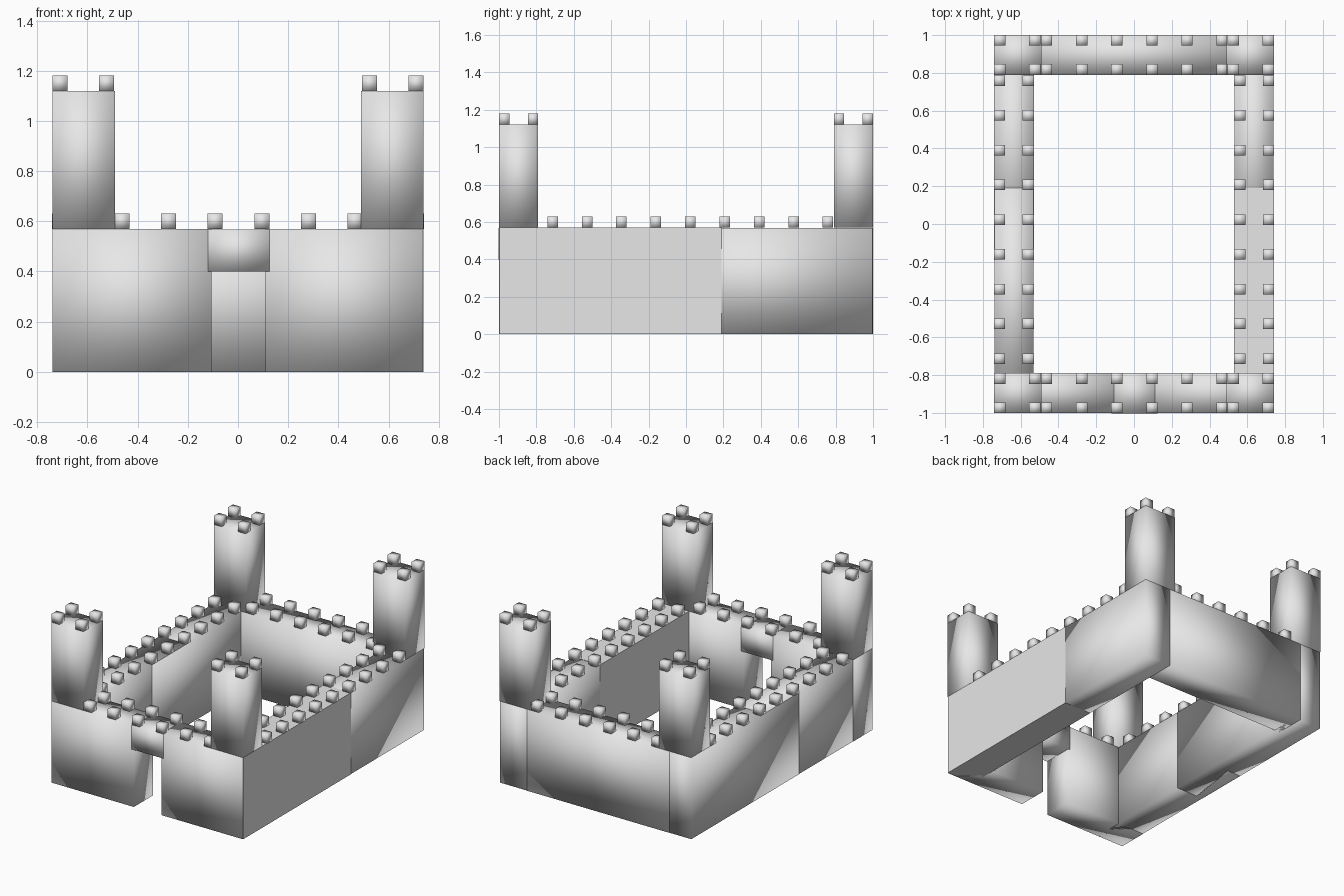
import bpy

cube = bpy.data.objects.get("Cube")
if cube:
    bpy.data.objects.remove(cube, do_unlink=True)

stone = bpy.data.materials.new("grey_stone")
stone.use_nodes = True
GREY = (0.8, 0.8, 0.8, 1)
stone.diffuse_color = GREY
stone.node_tree.nodes["Principled BSDF"].inputs["Base Color"].default_value = GREY


def box(name, x, y, z, smooth=True):
    """Box from (low, high) ranges on each axis."""
    corners = [(a, b, c) for a in x for b in y for c in z]
    faces = [(0, 1, 3, 2), (4, 6, 7, 5), (0, 4, 5, 1),
             (2, 3, 7, 6), (0, 2, 6, 4), (1, 5, 7, 3)]
    mesh = bpy.data.meshes.new(name)
    mesh.from_pydata(corners, [], faces)
    mesh.materials.append(stone)
    mesh.polygons.foreach_set("use_smooth", [smooth] * len(faces))
    obj = bpy.data.objects.new(name, mesh)
    bpy.context.collection.objects.link(obj)
    return obj


def merlon(name, x, y, z):
    box(name, (x - 0.03, x + 0.03), (y - 0.028, y + 0.028), (z, z + 0.06))


W, L, T = 0.74, 1.0, 0.21      # half width, half length, wall thickness
TOP, TOWER_TOP = 0.57, 1.12
E = 0.002                      # keeps overlapping walls from sharing a plane

# Front wall halves and the lintel over the gate
box("front_wall_right", (-W, -0.105), (-L, -L + T), (0, TOP))
box("front_wall_left", (0.11, W - E), (-L, -L + T), (0, TOP))
box("gate_lintel", (-0.12, 0.125), (-L - E, -L + T + E), (0.4, TOP - E))

# Back wall
box("back_wall", (-0.57, W - T), (L - T, L), (0, TOP - E))

# Side walls, each of two overlapping lengths
box("left_wall_front", (W - T, W), (-L + E, 0.19), (0, TOP), smooth=False)
box("left_wall_back", (W - T + E, W - E), (-0.19, L - E), (0, TOP - E))
box("right_wall_front", (-W + E, -W + T - E), (-L + E, 0.19), (0, TOP))
box("right_wall_back", (-W, -W + T), (-0.19, L - E), (0, TOP - E))

# Corner towers, each with a merlon on every corner
for sx, side in ((1, "left"), (-1, "right")):
    for sy, end in ((1, "back"), (-1, "front")):
        name = f"{end}_{side}_tower"
        box(name, sorted((sx * 0.49, sx * W)), sorted((sy * (L - T), sy * L)),
            (TOP, TOWER_TOP))
        for x in (0.525, 0.71):
            for y in (0.818, 0.972):
                merlon(name + "_merlon", sx * x, sy * y, TOWER_TOP)

# Merlons along the front and back walls
for i in range(6):
    for y in (0.818, 0.972):
        merlon("front_merlon", -0.463 + i * 0.186, -y, TOP)
        merlon("back_merlon", -0.463 + i * 0.186, y, TOP)

# Merlons along the side walls
for i in range(9):
    for x in (0.56, 0.712):
        merlon("left_merlon", x, -0.713 + i * 0.184, TOP)
        merlon("right_merlon", -x, -0.713 + i * 0.184, TOP)
